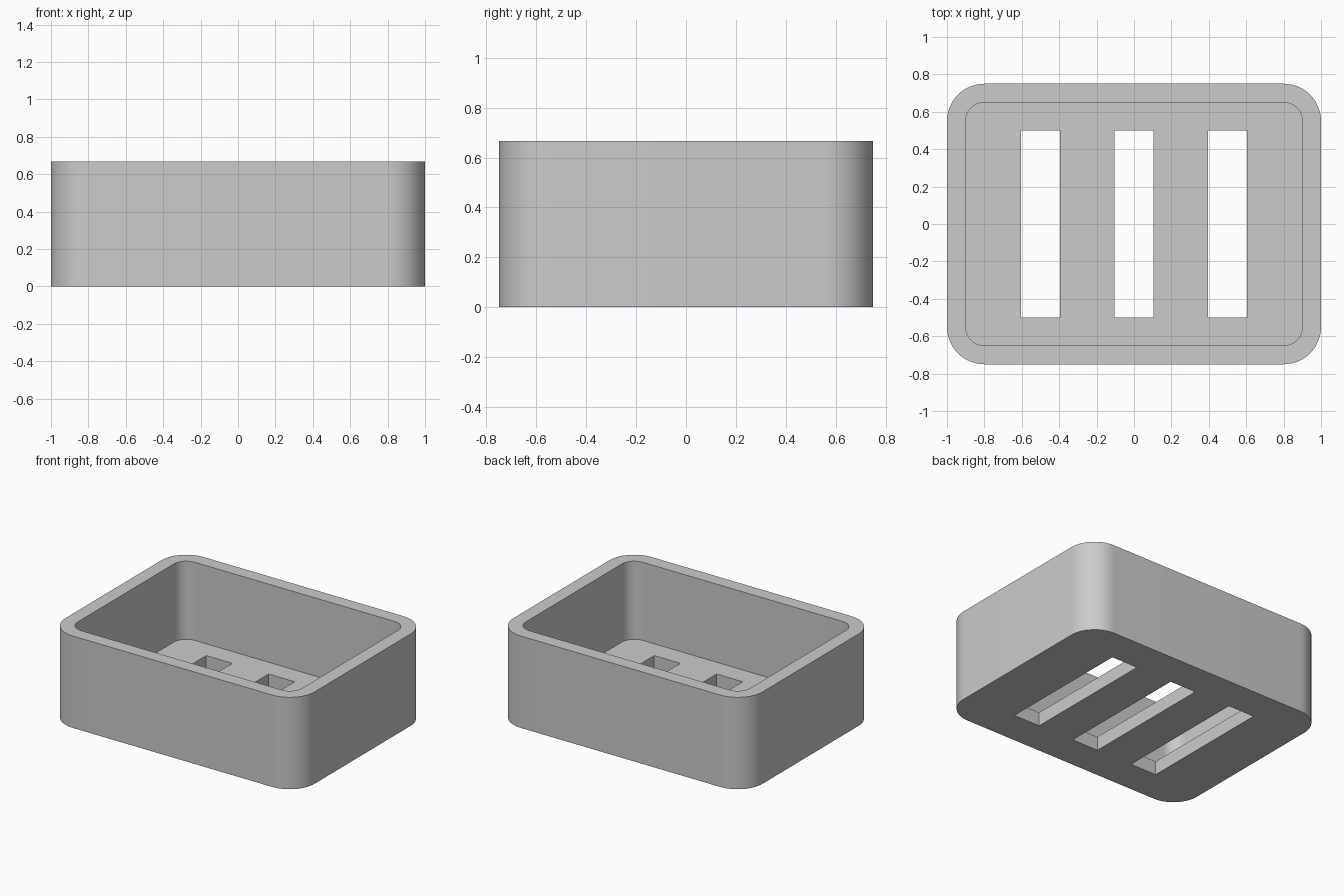
import bpy, bmesh, math

if "Cube" in bpy.data.objects:
    bpy.data.objects.remove(bpy.data.objects["Cube"], do_unlink=True)

WIDTH, DEPTH, HEIGHT = 2.0, 1.5, 0.667
WALL, FLOOR, CORNER = 0.1, 0.1, 0.2
SLOT_WIDTH, SLOT_LENGTH = 0.21, 1.0

grey = bpy.data.materials.new("plain grey")
grey.use_nodes = True
colour = (0.6, 0.6, 0.6, 1)
grey.diffuse_color = colour
grey.node_tree.nodes["Principled BSDF"].inputs["Base Color"].default_value = colour


def prism(name, width, depth, z0, z1, radius=0, x=0, steps=16):
    """Upright block, with rounded vertical corners when a radius is given."""
    outline = []
    for i, (sx, sy) in enumerate([(1, 1), (-1, 1), (-1, -1), (1, -1)]):
        cx, cy = x + sx * (width / 2 - radius), sy * (depth / 2 - radius)
        for k in range(steps + 1 if radius else 1):
            a = math.pi / 2 * (i + k / steps)
            outline.append((cx + radius * math.cos(a), cy + radius * math.sin(a), z0))
    bm = bmesh.new()
    base = bm.faces.new([bm.verts.new(p) for p in outline])
    top = bmesh.ops.extrude_face_region(bm, geom=[base])["geom"]
    bmesh.ops.translate(bm, vec=(0, 0, z1 - z0),
                        verts=[v for v in top if isinstance(v, bmesh.types.BMVert)])
    bmesh.ops.recalc_face_normals(bm, faces=bm.faces)
    mesh = bpy.data.meshes.new(name)
    bm.to_mesh(mesh)
    bm.free()
    mesh.materials.append(grey)
    obj = bpy.data.objects.new(name, mesh)
    bpy.context.collection.objects.link(obj)
    return obj


# Outer body
tray = prism("slotted_tray", WIDTH, DEPTH, 0, HEIGHT, CORNER)

# Cavity, and three drain slots through the floor
cutters = [prism("cavity_cutter", WIDTH - 2 * WALL, DEPTH - 2 * WALL,
                 FLOOR, HEIGHT + 0.2, CORNER - WALL)]
for x in (-0.5, 0, 0.5):
    cutters.append(prism("slot_cutter", SLOT_WIDTH, SLOT_LENGTH, -0.2, FLOOR + 0.2, x=x))

bpy.ops.object.select_all(action="DESELECT")
tray.select_set(True)
bpy.context.view_layer.objects.active = tray
for cutter in cutters:
    cutter.hide_render = True
    cut = tray.modifiers.new("cut", "BOOLEAN")
    cut.operation = "DIFFERENCE"
    cut.solver = "EXACT"
    cut.object = cutter
    bpy.ops.object.modifier_apply(modifier=cut.name)
    bpy.data.objects.remove(cutter, do_unlink=True)

# Smooth rounded corners, crisp edges elsewhere
bpy.ops.object.shade_smooth_by_angle(angle=math.radians(30))
